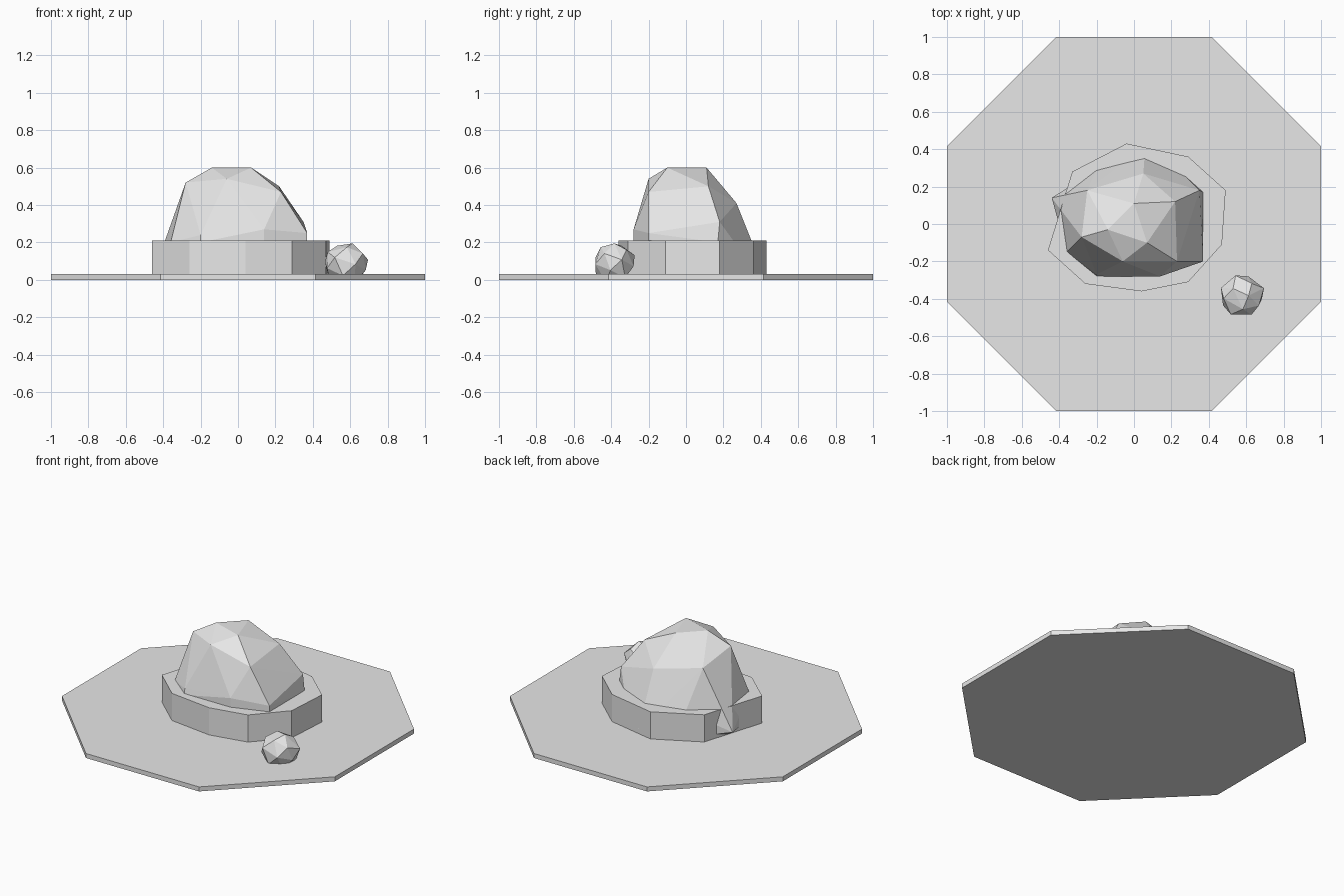
import bpy
import bmesh
import math
import random
from mathutils import Vector

start_cube = bpy.data.objects.get("Cube")
if start_cube:
    bpy.data.objects.remove(start_cube, do_unlink=True)


def make_material(name, colour):
    material = bpy.data.materials.new(name)
    material.use_nodes = True
    material.diffuse_color = colour
    shader = next(n for n in material.node_tree.nodes if n.type == "BSDF_PRINCIPLED")
    shader.inputs["Base Color"].default_value = colour
    return material


stone_grey = make_material("stone grey", (0.8, 0.8, 0.8, 1))


def finish(bm, name):
    """Turn a bmesh into a flat-shaded stone object."""
    bmesh.ops.recalc_face_normals(bm, faces=bm.faces)
    mesh = bpy.data.meshes.new(name)
    bm.to_mesh(mesh)
    bm.free()
    mesh.materials.append(stone_grey)
    part = bpy.data.objects.new(name, mesh)
    bpy.context.collection.objects.link(part)
    return part


def prism(name, outline, bottom, top):
    """Extrude a flat outline straight up."""
    bm = bmesh.new()
    base = bm.faces.new([bm.verts.new((x, y, bottom)) for x, y in outline])
    extruded = bmesh.ops.extrude_face_region(bm, geom=[base], use_keep_orig=True)
    raised = [item for item in extruded["geom"] if isinstance(item, bmesh.types.BMVert)]
    bmesh.ops.translate(bm, verts=raised, vec=(0, 0, top - bottom))
    return finish(bm, name)


def faceted_rock(name, points, floor):
    """Wrap corner points in a convex shell and slice it off at the floor."""
    bm = bmesh.new()
    for point in points:
        bm.verts.new(point)
    hull = bmesh.ops.convex_hull(bm, input=bm.verts)
    leftovers = {item for key in ("geom_interior", "geom_unused") for item in hull[key]
                 if isinstance(item, bmesh.types.BMVert)}
    bmesh.ops.delete(bm, geom=list(leftovers), context="VERTS")
    bmesh.ops.bisect_plane(bm, geom=bm.verts[:] + bm.edges[:] + bm.faces[:],
                           plane_co=(0, 0, floor), plane_no=(0, 0, 1), clear_inner=True)
    rim = [edge for edge in bm.edges if edge.is_boundary]
    if rim:
        bmesh.ops.holes_fill(bm, edges=rim, sides=0)
    return finish(bm, name)


# Octagonal ground slab
slab_top = 0.03
slab_radius = 1 / math.cos(math.pi / 8)
slab_angles = [math.pi / 8 + step * math.pi / 4 for step in range(8)]
prism("ground_slab",
      [(slab_radius * math.cos(a), slab_radius * math.sin(a)) for a in slab_angles],
      0, slab_top)

# Uneven plinth under the boulder
plinth_outline = [(-.04, .43), (.29, .36), (.49, .18), (.47, -.11), (.29, -.31),
                  (.04, -.36), (-.26, -.32), (-.46, -.14), (-.33, .28)]
prism("plinth", plinth_outline, slab_top, 0.21)

# Boulder: crown and shoulder corners, then the ring where it meets the plinth
crown = [(-.14, -.03, .6), (.07, -.1, .6), (0, .11, .6),
         (-.28, -.07, .52), (-.06, -.2, .54), (.23, -.2, .47),
         (.22, .12, .5), (.05, .27, .41), (-.25, .18, .46)]
shoulders = [(.35, .18, .31), (.37, -.2, .25), (.14, -.28, .27), (-.2, -.27, .24)]
foot_ring = [(-.38, .11), (-.36, -.15), (-.2, -.28), (.14, -.28), (.37, -.2),
             (.37, .17), (.27, .26), (.04, .34), (-.2, .29)]
buried_spurs = [(-.44, .14, .07), (.06, .41, .06)]
foot = [(x, y, 0.2) for x, y in foot_ring]
buried = [(x, y, slab_top) for x, y in foot_ring]
faceted_rock("boulder", crown + shoulders + foot + buried + buried_spurs, slab_top)


# Small loose stone: a roughened ball fitted to its size
def pebble_corners(centre, size, count, seed):
    rng = random.Random(seed)
    golden = math.pi * (3 - math.sqrt(5))
    corners = []
    for i in range(count):
        height = 1 - 2 * (i + 0.5) / count
        ring = math.sqrt(1 - height * height)
        direction = Vector((ring * math.cos(i * golden), ring * math.sin(i * golden), height))
        corners.append(direction * rng.uniform(0.92, 1.06))
    for axis in range(3):
        low = min(c[axis] for c in corners)
        high = max(c[axis] for c in corners)
        for c in corners:
            c[axis] = centre[axis] + size[axis] * ((c[axis] - low) / (high - low) - 0.5)
    return corners


faceted_rock("small_stone",
             pebble_corners((0.58, -0.38, 0.09), (0.23, 0.21, 0.21), 20, 4), slab_top)
